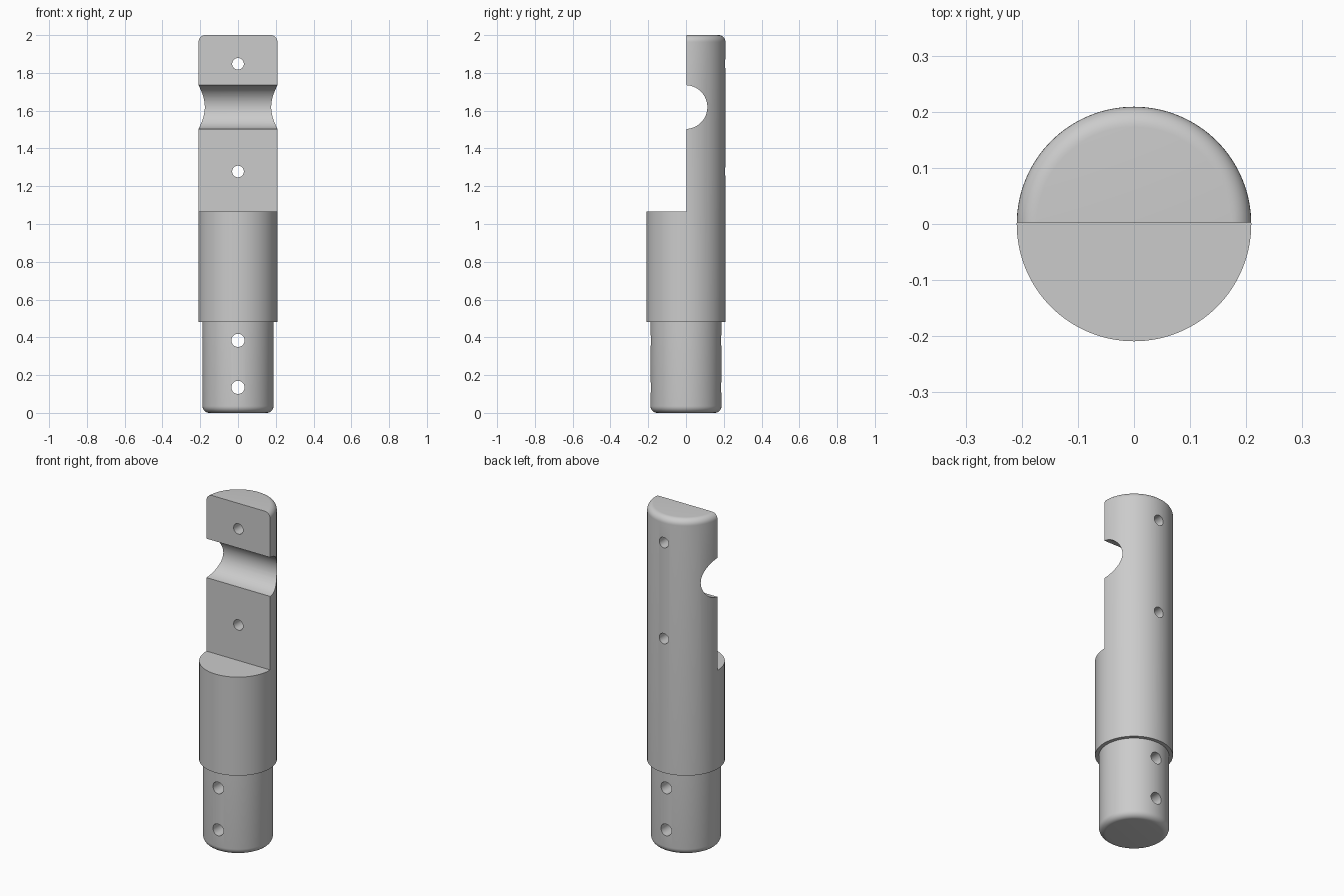
import bpy, bmesh, math
from mathutils import Matrix, Vector

cube = bpy.data.objects.get("Cube")
if cube:
    bpy.data.objects.remove(cube, do_unlink=True)

R_BODY, R_TENON, FILLET = 0.209, 0.188, 0.036
Z_STEP, Z_FLAT, Z_TOP = 0.482, 1.067, 2.0
Y_FLAT = 0.003

# Single satin grey
grey = bpy.data.materials.new("plain grey")
grey.use_nodes = True
color = (0.6, 0.6, 0.6, 1)
grey.diffuse_color = color
grey.node_tree.nodes["Principled BSDF"].inputs["Base Color"].default_value = color


def make_object(name, bm):
    bmesh.ops.recalc_face_normals(bm, faces=bm.faces)
    mesh = bpy.data.meshes.new(name)
    bm.to_mesh(mesh)
    bm.free()
    mesh.materials.append(grey)
    obj = bpy.data.objects.new(name, mesh)
    bpy.context.collection.objects.link(obj)
    return obj


def fillet(radius, z, start):
    """Quarter-round corner centred inside the given outer radius."""
    angles = [start + math.pi / 2 * i / 8 for i in range(9)]
    return [(radius - FILLET + FILLET * math.cos(a), z + FILLET * math.sin(a))
            for a in angles]


def lathe(name, profile, steps=128):
    bm = bmesh.new()
    verts = [bm.verts.new((r, 0, z)) for r, z in profile]
    edges = [bm.edges.new(pair) for pair in zip(verts, verts[1:])]
    bmesh.ops.spin(bm, geom=verts + edges, cent=(0, 0, 0), axis=(0, 0, 1),
                   angle=math.tau, steps=steps)
    bmesh.ops.remove_doubles(bm, verts=bm.verts, dist=1e-5)
    bmesh.ops.holes_fill(bm, edges=bm.edges, sides=0)
    return make_object(name, bm)


def cylinder_cutter(name, radius, center, axis, segments):
    bm = bmesh.new()
    turn = Vector((0, 0, 1)).rotation_difference(Vector(axis)).to_matrix().to_4x4()
    bmesh.ops.create_cone(bm, cap_ends=True, segments=segments, radius1=radius,
                          radius2=radius, depth=1,
                          matrix=Matrix.Translation(center) @ turn)
    return make_object(name, bm)


def box_cutter(name, size, center):
    bm = bmesh.new()
    bmesh.ops.create_cube(bm, size=1, matrix=Matrix.Translation(center)
                          @ Matrix.Diagonal((*size, 1)))
    return make_object(name, bm)


# Round pin with a narrower tenon and rounded ends
profile = (fillet(R_TENON, FILLET, -math.pi / 2)
           + [(R_TENON, Z_STEP), (R_BODY, Z_STEP)]
           + fillet(R_BODY, Z_TOP - FILLET, 0))
pin = lathe("stepped_pin", profile)

# Half-round relief, cross channel and bolt holes
cutters = [
    box_cutter("flat_cutter", (1, 1, 1.5), (0, Y_FLAT - 0.5, Z_FLAT + 0.75)),
    cylinder_cutter("channel_cutter", 0.116, (0, -0.003, 1.619), (1, 0, 0), 64),
]
for z, radius in ((1.848, 0.031), (1.278, 0.031), (0.384, 0.035), (0.135, 0.035)):
    cutters.append(cylinder_cutter("hole_cutter", radius, (0, 0, z), (0, 1, 0), 32))

bpy.ops.object.select_all(action="DESELECT")
pin.select_set(True)
bpy.context.view_layer.objects.active = pin
for cutter in cutters:
    cutter.hide_render = True
    cut = pin.modifiers.new(cutter.name, "BOOLEAN")
    cut.operation = "DIFFERENCE"
    cut.solver = "EXACT"
    cut.object = cutter
    bpy.ops.object.modifier_apply(modifier=cut.name)
    bpy.data.objects.remove(cutter, do_unlink=True)

bpy.ops.object.shade_smooth_by_angle(angle=math.radians(30))
